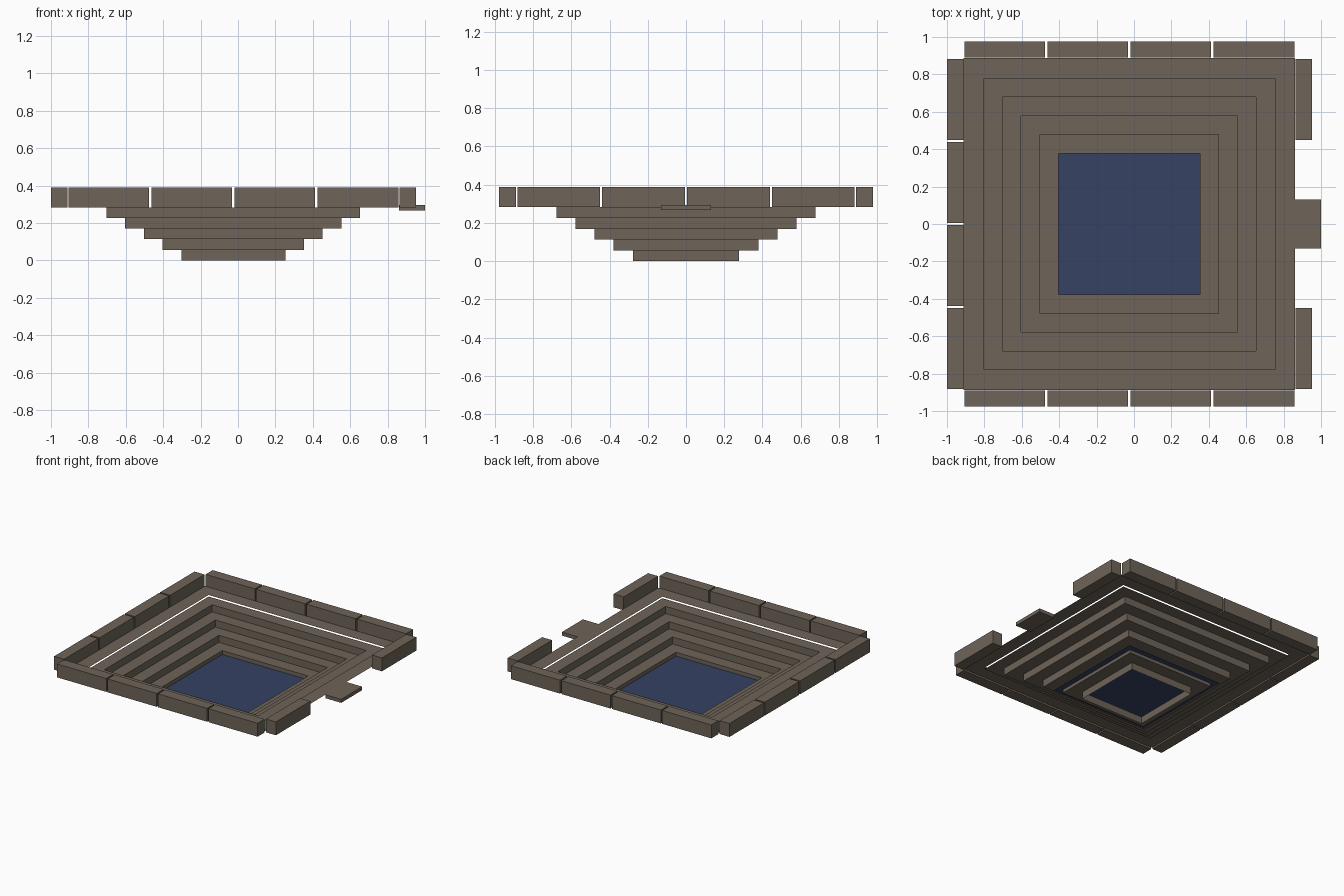
import bpy, bmesh

if "Cube" in bpy.data.objects:
    bpy.data.objects.remove(bpy.data.objects["Cube"])

CX = -0.025          # centre of the basin
STEP = 0.0565        # height of one step
BLOCK_LEN, PITCH = 0.432, 0.444
Z0, Z1 = 0.2825, 0.389


def material(name, rgb):
    m = bpy.data.materials.new(name)
    m.diffuse_color = (*rgb, 1)
    m.use_nodes = True
    m.node_tree.nodes["Principled BSDF"].inputs["Base Color"].default_value = m.diffuse_color
    return m


stone = material("brown stone", (0.158, 0.129, 0.100))
blue = material("deep blue water", (0.037, 0.054, 0.126))


def finish(name, bm, mat):
    me = bpy.data.meshes.new(name)
    bm.to_mesh(me)
    bm.free()
    me.materials.append(mat)
    ob = bpy.data.objects.new(name, me)
    bpy.context.collection.objects.link(ob)
    return ob


def square_loop(bm, half, z):
    return [bm.verts.new((CX + sx * half, sy * half, z))
            for sx, sy in ((-1, -1), (1, -1), (1, 1), (-1, 1))]


def square_sheet(name, profile, mat):
    """Sweep a (half width, height) profile around a square."""
    bm = bmesh.new()
    loops = [square_loop(bm, h, z) for h, z in profile]
    for a, b in zip(loops, loops[1:]):
        for i in range(4):
            j = (i + 1) % 4
            bm.faces.new((a[i], b[i], b[j], a[j]))
    for f in bm.faces:
        f.normal_update()
        c = f.calc_center_median()
        inward = f.normal.x * (CX - c.x) - f.normal.y * c.y
        if f.normal.z < -0.5 or (abs(f.normal.z) < 0.5 and inward < 0):
            f.normal_flip()
    return finish(name, bm, mat)


def box(name, x0, x1, y0, y1, z0, z1):
    bm = bmesh.new()
    bmesh.ops.create_cube(bm, size=1)
    for v in bm.verts:
        v.co = (x1 if v.co.x > 0 else x0,
                y1 if v.co.y > 0 else y0,
                z1 if v.co.z > 0 else z0)
    return finish(name, bm, stone)


# Stepped basin, open at the bottom: risers and ledges
profile = []
for k in range(5):
    half = 0.278 + 0.1 * k
    profile += [(half, STEP * k), (half, STEP * (k + 1))]
profile.append((0.778, STEP * 5))
square_sheet("stepped_basin", profile, stone)

# Flat walkway floating just above the top ledge
square_sheet("walkway", [(0.778, 0.295), (0.887, 0.295)], stone)

# Water surface
bm = bmesh.new()
bm.faces.new(square_loop(bm, 0.422, 0.082))
finish("water", bm, blue)

# Rim blocks on four sides, with the middle of the right side left open
for i in range(4):
    mid = (i - 1.5) * PITCH
    a, b = mid - BLOCK_LEN / 2, mid + BLOCK_LEN / 2
    box(f"front_block_{i}", CX + a, CX + b, -0.977, -0.889, Z0, Z1)
    box(f"back_block_{i}", CX + a, CX + b, 0.889, 0.977, Z0, Z1)
    box(f"left_block_{i}", -1.0, -0.912, a, b, Z0, Z1)
    if i in (0, 3):
        box(f"right_block_{i}", 0.863, 0.951, a, b, Z0, Z1)

# Entrance step in the opening
box("entrance_step", 0.862, 1.0, -0.132, 0.132, 0.267, 0.295)
